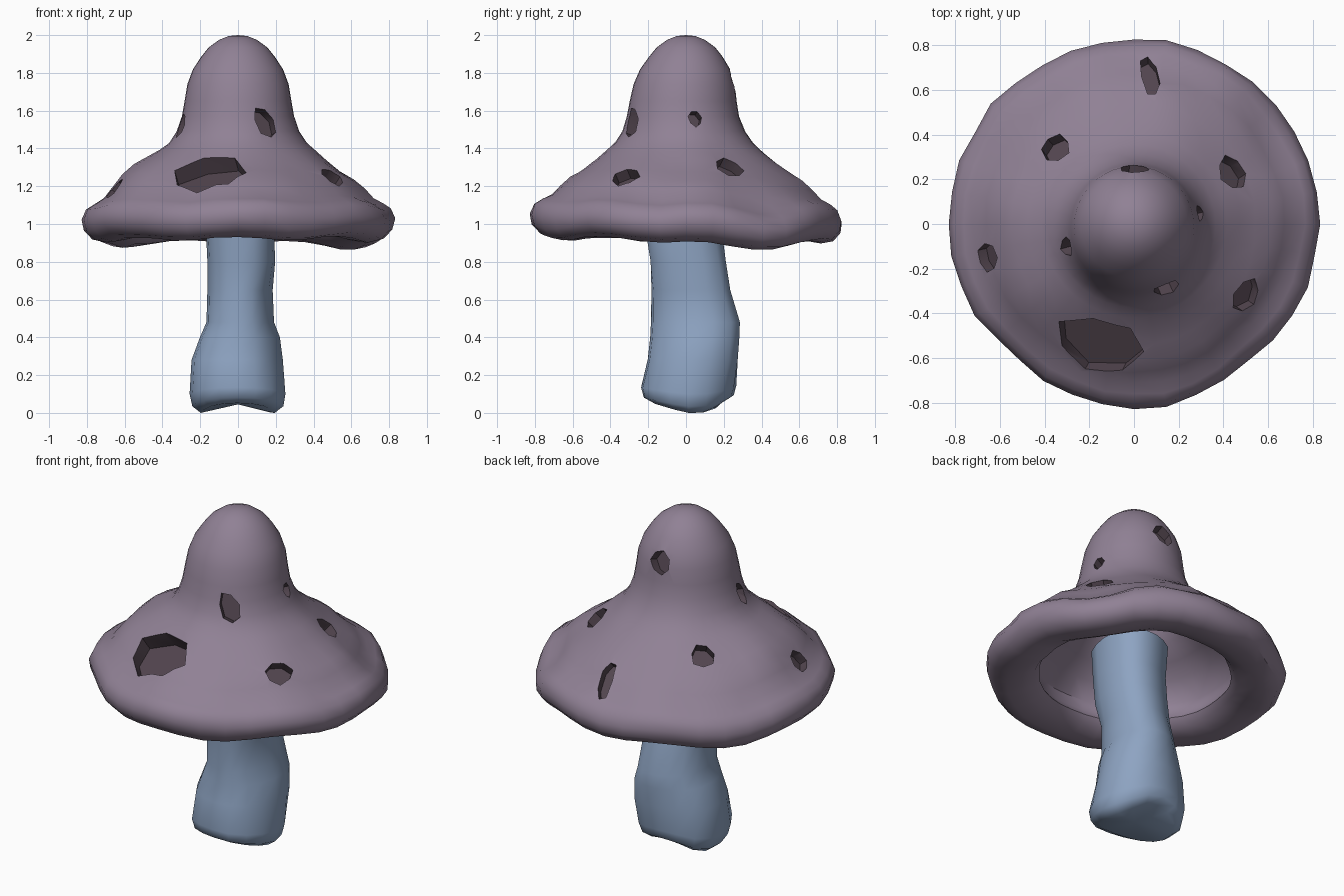
import bpy, bmesh, math
from mathutils import Vector, noise
from mathutils.bvhtree import BVHTree

if "Cube" in bpy.data.objects:
    bpy.data.objects.remove(bpy.data.objects["Cube"])


def material(name, rgb):
    m = bpy.data.materials.new(name)
    m.diffuse_color = (*rgb, 1)
    m.use_nodes = True
    m.node_tree.nodes["Principled BSDF"].inputs["Base Color"].default_value = m.diffuse_color
    return m


def make_object(name, bm, mats):
    me = bpy.data.meshes.new(name)
    bm.to_mesh(me)
    ob = bpy.data.objects.new(name, me)
    bpy.context.collection.objects.link(ob)
    for m in mats:
        me.materials.append(m)
    return ob


def smooth(ob, angle):
    bpy.ops.object.select_all(action='DESELECT')
    ob.select_set(True)
    bpy.context.view_layer.objects.active = ob
    bpy.ops.object.shade_smooth_by_angle(angle=math.radians(angle))


def loft(rings, start=None, end=None):
    """Bridge rings of points; close ends with poles."""
    bm = bmesh.new()
    loops = [[bm.verts.new(p) for p in ring] for ring in rings]
    n = len(loops[0])
    for a, b in zip(loops, loops[1:]):
        for i in range(n):
            j = (i + 1) % n
            bm.faces.new((a[i], a[j], b[j], b[i]))
    for loop, pole in ((loops[0], start), (loops[-1], end)):
        v = bm.verts.new(pole)
        for i in range(n):
            bm.faces.new((v, loop[i], loop[(i + 1) % n]))
    bmesh.ops.recalc_face_normals(bm, faces=bm.faces)
    return bm


def bump(a, centre, width):
    d = (math.degrees(a) - centre + 180) % 360 - 180
    return math.exp(-(d / width) ** 2)


cap_mat = material("cap_mauve", (0.28, 0.22, 0.30))
pit_mat = material("pit_dark", (0.085, 0.06, 0.078))
stem_mat = material("stem_blue", (0.27, 0.37, 0.54))

# Cap: hollow bell with a rolled wavy rim and an open underside
profile = [(.05, 1.995), (.1, 1.975), (.155, 1.935), (.195, 1.885), (.238, 1.82),
           (.268, 1.74), (.283, 1.65), (.297, 1.57), (.325, 1.49), (.365, 1.43),
           (.415, 1.385), (.475, 1.335), (.545, 1.28), (.615, 1.235), (.67, 1.19),
           (.72, 1.14), (.768, 1.115), (.807, 1.085), (.828, 1.03), (.818, .975),
           (.778, .93), (.71, .915), (.63, .925), (.56, .95), (.53, .985),
           (.56, 1.03), (.56, 1.09), (.49, 1.18), (.4, 1.255), (.31, 1.33),
           (.24, 1.42), (.205, 1.55), (.18, 1.7), (.1, 1.85)]
SEG = 36
rings = []
for r, z in profile:
    w = min(1, max(0, (r - .3) / .45))
    slope = max(0, 1 - abs(r - .57) / .2) if z > 1.1 else 0
    shift = -.018 * max(0, 1 - abs(z - 1.6) / .3)      # bell leans forward
    ring = []
    for i in range(SEG):
        a = math.tau * i / SEG
        c, s = math.cos(a), math.sin(a)
        scale = 1 - w * (.04 * bump(a, 230, 24) + .03 * bump(a, 312, 25))
        dz = -.045 * bump(a, 32, 20) - .03 * bump(a, 150, 26) - .012 * s + .01 * math.sin(7 * a)
        n = noise.noise(Vector((c * r * 5, s * r * 5, z * 4))) * .022
        rr = r * scale + n * w
        ring.append((rr * c, rr * s + shift,
                     z + dz * w + n * w * .6 + slope * .045 * bump(a, 180, 45)))
    rings.append(ring)
cap_bm = loft(rings, (0, 0, 2), (0, 0, 1.89))
tree = BVHTree.FromBMesh(cap_bm)
cap = make_object("cap", cap_bm, [cap_mat, pit_mat])

# Pits in the cap: position, half width, half height, twist, depth
pits = [((-.16, -.545, 1.28), .2, .135, .27, .085),
        ((.50, -.32, 1.25), .08, .06, .1, .06),
        ((.44, .23, 1.30), .08, .065, -.3, .06),
        ((-.36, .35, 1.34), .065, .065, .2, .06),
        ((-.66, -.15, 1.19), .065, .06, .5, .05),
        ((.07, .67, 1.19), .04, .11, .1, .05),
        ((0, .25, 1.76), .062, .062, .5, .06),
        ((.30, .05, 1.56), .035, .04, .2, .05),
        ((-.30, -.1, 1.52), .042, .062, .2, .06),
        ((.15, -.30, 1.54), .055, .08, .4, .06)]
SIDES = 7
cut_bm = bmesh.new()
for k, (p, w, h, twist, depth) in enumerate(pits):
    loc, nor, _, _ = tree.find_nearest(Vector(p))
    if nor.dot(Vector((loc.x, loc.y, .3))) < 0:
        nor = -nor
    side = Vector((0, 0, 1)).cross(nor).normalized()
    up = nor.cross(side)
    loops = []
    for d in (.09, -depth):
        loop = []
        for i in range(SIDES):
            a = math.tau * i / SIDES
            q = 1 + .08 * math.sin(2.7 * i + k)
            x, y = w * q * math.cos(a), h * q * math.sin(a) * 1.1
            x, y = (x * math.cos(twist) - y * math.sin(twist),
                    x * math.sin(twist) + y * math.cos(twist))
            loop.append(cut_bm.verts.new(loc + side * x + up * y + nor * d))
        loops.append(loop)
    cut_bm.faces.new(loops[0])
    cut_bm.faces.new(loops[1][::-1])
    for i in range(SIDES):
        j = (i + 1) % SIDES
        cut_bm.faces.new((loops[0][i], loops[1][i], loops[1][j], loops[0][j]))
bmesh.ops.recalc_face_normals(cut_bm, faces=cut_bm.faces)
cutter = make_object("pit_cutter", cut_bm, [pit_mat])
cutter.hide_render = True

mod = cap.modifiers.new("pits", 'BOOLEAN')
mod.operation, mod.solver, mod.object = 'DIFFERENCE', 'EXACT', cutter
mod.material_mode = 'TRANSFER'
bpy.context.view_layer.objects.active = cap
bpy.ops.object.modifier_apply(modifier="pits")
bpy.data.objects.remove(cutter)
smooth(cap, 40)

# Stem: bent, lumpy tube with a wide uneven foot (z, x min, x max, y min, y max)
sections = [(.0, -.2, .19, -.17, .2), (.035, -.245, .235, -.225, .25),
            (.1, -.26, .245, -.24, .262), (.28, -.25, .23, -.205, .268),
            (.4, -.205, .215, -.192, .275), (.48, -.17, .185, -.188, .278),
            (.65, -.165, .178, -.185, .228), (.8, -.165, .19, -.188, .205),
            (.95, -.172, .185, -.212, .185), (1.15, -.19, .195, -.22, .19)]
rings = []
for z, x0, x1, y0, y1 in sections:
    ring = []
    foot = max(0, 1 - z / .3)
    for i in range(16):
        a = math.tau * i / 16
        c, s = math.cos(a), math.sin(a)
        q = 1 + .02 * math.sin(5 * a + 1) + (1 - foot) * .2 * bump(a, 45, 28)
        q += .06 * bump(a, 315, 25) * foot + .08 * foot * bump(a, 135, 25)
        if z > .75:
            q += .13 * bump(a, 315, 25)
        ring.append(((x0 + x1) / 2 + (x1 - x0) / 2 * c * q,
                     (y0 + y1) / 2 + (y1 - y0) / 2 * s * q,
                     z + foot * (.03 - .03 * math.cos(2 * a) - .008 * math.sin(3 * a))))
    rings.append(ring)
stem = make_object("stem", loft(rings, (0, .01, .045), (0, 0, 1.17)), [stem_mat])
smooth(stem, 50)
